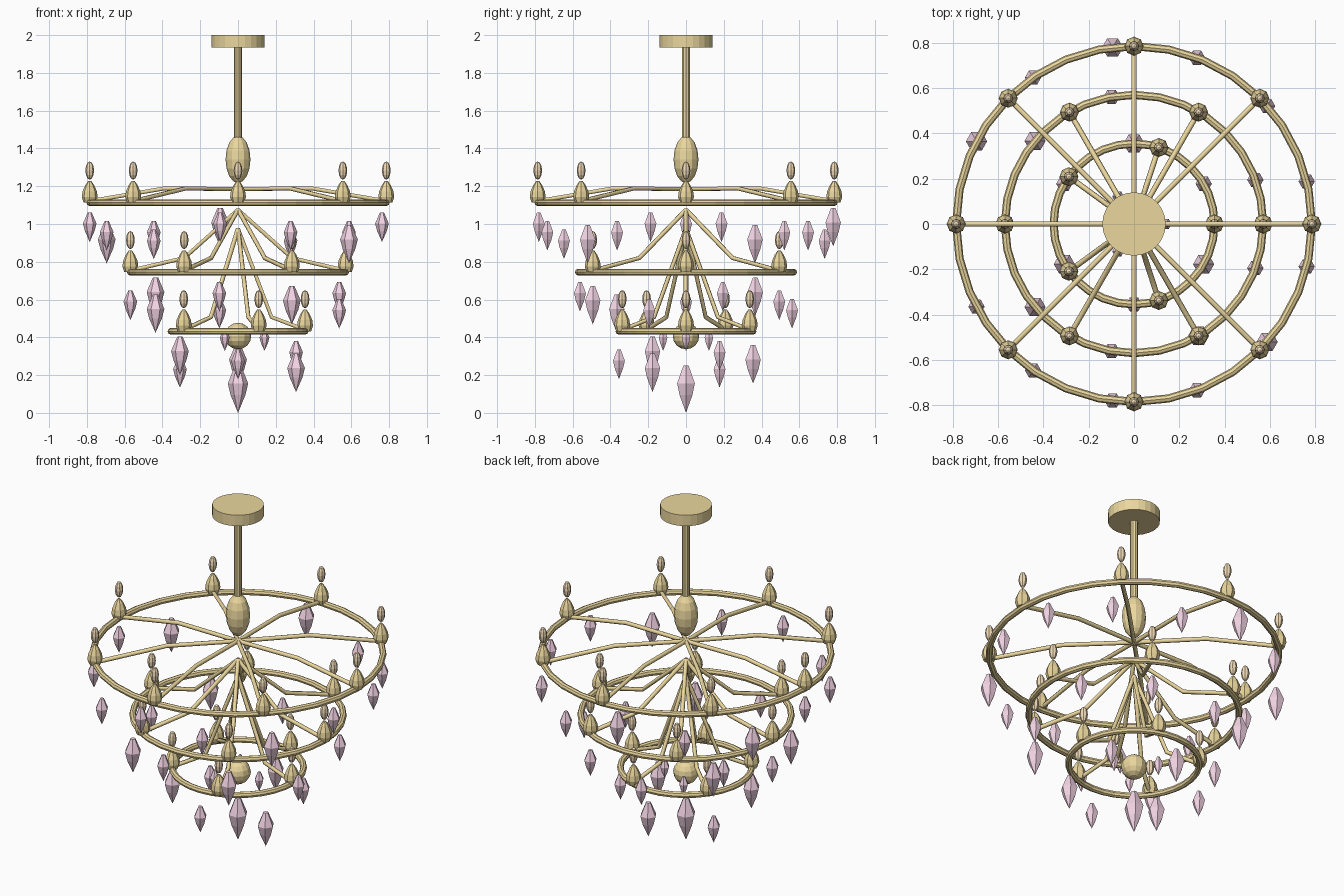
import bpy, bmesh
from math import cos, sin, pi, radians

if "Cube" in bpy.data.objects:
    bpy.data.objects.remove(bpy.data.objects["Cube"])


def material(name, rgb):
    m = bpy.data.materials.new(name)
    m.diffuse_color = (*rgb, 1)
    m.use_nodes = True
    m.node_tree.nodes["Principled BSDF"].inputs["Base Color"].default_value = m.diffuse_color
    return m


GOLD = material("gold", (0.83, 0.68, 0.34))
PINK = material("pink_crystal", (0.90, 0.66, 0.78))
FLAME = material("warm_bulb", (0.90, 0.72, 0.48))


def lathe(name, profile, sides, loc, mat):
    """Spin (radius, z) points, listed top to bottom, around z."""
    bm = bmesh.new()
    rows = []
    for r, z in profile:
        if r == 0:
            rows.append([bm.verts.new((0, 0, z))])
        else:
            rows.append([bm.verts.new((r * cos(2 * pi * i / sides), r * sin(2 * pi * i / sides), z))
                         for i in range(sides)])
    for a, b in zip(rows, rows[1:]):
        for i in range(sides):
            j = (i + 1) % sides
            quad = [a[i % len(a)], b[i % len(b)], b[j % len(b)], a[j % len(a)]]
            bm.faces.new(list(dict.fromkeys(quad)))
    for row in (rows[0], rows[-1]):
        if len(row) > 1:
            bm.faces.new(row)
    bmesh.ops.recalc_face_normals(bm, faces=bm.faces)
    mesh = bpy.data.meshes.new(name)
    bm.to_mesh(mesh)
    bm.free()
    mesh.materials.append(mat)
    ob = bpy.data.objects.new(name, mesh)
    ob.location = loc
    bpy.context.collection.objects.link(ob)
    return ob


def ellipsoid(name, r, h, sides, rows, loc, mat):
    pts = [(r * sin(pi * k / rows) if 0 < k < rows else 0, h * cos(pi * k / rows))
           for k in range(rows + 1)]
    return lathe(name, pts, sides, loc, mat)


def crystal(name, r, h, loc):
    shape = [(0.3, 1), (1, 0.25), (0.72, -0.25), (0, -1)]
    return lathe(name, [(r * a, h * b) for a, b in shape], 6, loc, PINK)


def arm(name, points):
    cu = bpy.data.curves.new(name, 'CURVE')
    cu.dimensions = '3D'
    cu.bevel_depth = 0.012
    cu.bevel_resolution = 1
    cu.use_fill_caps = True
    sp = cu.splines.new('POLY')
    sp.points.add(len(points) - 1)
    for p, co in zip(sp.points, points):
        p.co = (*co, 1)
    ob = bpy.data.objects.new(name, cu)
    bpy.context.collection.objects.link(ob)
    cu.materials.append(GOLD)
    bpy.ops.object.select_all(action='DESELECT')
    bpy.context.view_layer.objects.active = ob
    ob.select_set(True)
    bpy.ops.object.convert(target='MESH')


def polar(r, a, z):
    return (r * cos(a), r * sin(a), z)


# Ceiling canopy, stem, central body and lower ball
lathe("canopy", [(0.14, 2.0), (0.14, 1.935)], 24, (0, 0, 0), GOLD)
lathe("stem", [(0.021, 1.95), (0.021, 1.35)], 10, (0, 0, 0), GOLD)
ellipsoid("central_body", 0.066, 0.125, 12, 8, (0, 0, 1.342), GOLD)
ellipsoid("lower_ball", 0.07, 0.07, 12, 8, (0, 0, 0.407), GOLD)

# Tiers: ring radius, ring z, arm count, arm start z, crystal count, larger crystals
TIERS = [
    ("upper", 0.785, 1.113, 8, 1.185, 13, {3, 5, 11}),
    ("middle", 0.57, 0.745, 6, 1.075, 9, {3, 5, 7}),
    ("lower", 0.355, 0.432, 5, 0.975, 6, {1, 3, 5}),
]
CUP = [(0.008, 0.115), (0.024, 0.092), (0.038, 0.06), (0.042, 0.03), (0.032, 0.0)]

for tier, R, z, arms, start, count, big in TIERS:
    bpy.ops.mesh.primitive_torus_add(major_radius=R, minor_radius=0.018, major_segments=32,
                                     minor_segments=8, location=(0, 0, z))
    ring = bpy.context.object
    ring.name = tier + "_ring"
    ring.data.materials.append(GOLD)

    # Bent arms with a candle cup and bulb at each end
    for i in range(arms):
        a = 2 * pi * i / arms
        arm(f"{tier}_arm_{i}", [(0, 0, start), polar(R / 2, a, z + 0.075), polar(R, a, z + 0.008)])
        lathe(f"{tier}_cup_{i}", CUP, 8, polar(R, a, z), GOLD)
        ellipsoid(f"{tier}_bulb_{i}", 0.023, 0.048, 8, 6, polar(R, a, z + 0.17), FLAME)

    # Hanging crystals at three repeating heights
    for i in range(count):
        a = 2 * pi * (i + 0.5) / count
        s = 1.3 if i in big else 1.0
        crystal(f"{tier}_crystal_{i}", 0.036 * s, 0.078 * s,
                polar(R, a, z - 0.13 - 0.045 * (i % 3)))

# Small crystals round the ball and the large bottom drop
for i in range(3):
    crystal(f"ball_crystal_{i}", 0.026, 0.057, polar(0.14, radians(120 * i), 0.385))
crystal("bottom_crystal", 0.054, 0.125, (0, 0, 0.125))
